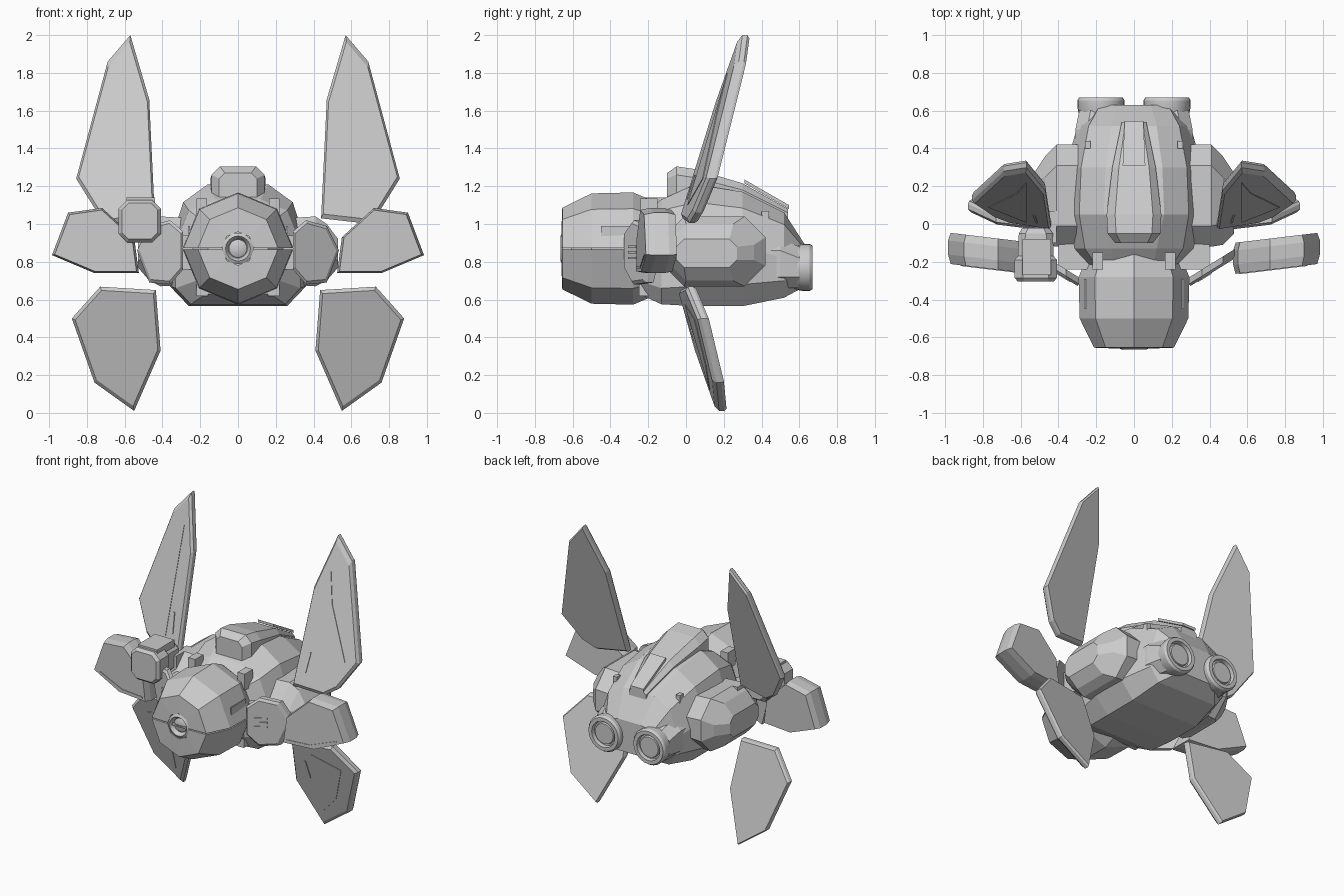
import bpy, bmesh, math
from mathutils import Vector

if "Cube" in bpy.data.objects:
    bpy.data.objects.remove(bpy.data.objects["Cube"])

grey = bpy.data.materials.new("light_grey")
grey.diffuse_color = (0.6, 0.6, 0.6, 1)
grey.use_nodes = True
grey.node_tree.nodes["Principled BSDF"].inputs["Base Color"].default_value = grey.diffuse_color


def loft(name, rings, mirror=False, smooth=False):
    """Skin a list of equal-length 3D rings and cap both ends."""
    bm = bmesh.new()
    vs = [[bm.verts.new(p) for p in r] for r in rings]
    n = len(vs[0])
    for a, b in zip(vs, vs[1:]):
        for i in range(n):
            j = (i + 1) % n
            bm.faces.new((a[i], a[j], b[j], b[i]))
    bm.faces.new(vs[0])
    bm.faces.new(vs[-1])
    bmesh.ops.recalc_face_normals(bm, faces=bm.faces[:])
    me = bpy.data.meshes.new(name)
    bm.to_mesh(me)
    bm.free()
    if smooth:
        for p in me.polygons:
            p.use_smooth = True
        me.set_sharp_from_angle(angle=math.radians(30))
    me.materials.append(grey)
    ob = bpy.data.objects.new(name, me)
    bpy.context.collection.objects.link(ob)
    if mirror:
        m = ob.modifiers.new("mirror", 'MIRROR')
        m.use_mirror_merge = False
    return ob


def octagon(u0, u1, v0, v1, c):
    return [(u0 + c, v0), (u1 - c, v0), (u1, v0 + c), (u1, v1 - c),
            (u1 - c, v1), (u0 + c, v1), (u0, v1 - c), (u0, v0 + c)]


def along_y(y, pts):
    return [(u, y, v) for u, v in pts]


def circle(r, y, cx, cz, n=24):
    return [(cx + r * math.cos(2 * math.pi * i / n), y,
             cz + r * math.sin(2 * math.pi * i / n)) for i in range(n)]


def plate(name, pts, yf, t, front=1.0, back=1.0, mirror=True):
    """Outline in x,z laid on the sloped surface y = yf(x, z), chamfered both sides."""
    c = sum((Vector(p) for p in pts), Vector((0, 0))) / len(pts)
    rings = []
    for s, d in ((front, 0), (1, 0.3 * t), (1, 0.75 * t), (back, t)):
        q = [c + (Vector(p) - c) * s for p in pts]
        rings.append([(p.x, yf(p.x, p.y) + d, p.y) for p in q])
    return loft(name, rings, mirror)


def box(name, x0, x1, y0, y1, z0, z1, mirror=False):
    q = [(x0, z0), (x1, z0), (x1, z1), (x0, z1)]
    return loft(name, [along_y(y0, q), along_y(y1, q)], mirror)


# Main hull: y, bottom z, bottom width, lower z, max width, upper z, shoulder, top z, top width
hull = []
for y, zb, bw, zl, mw, zu, sw, zt, tw in (
        (-.25, .63, .17, .70, .22, .98, .18, 1.04, .10),
        (-.13, .575, .25, .66, .33, 1.00, .26, 1.13, .12),
        (.05, .565, .26, .67, .36, 1.00, .29, 1.21, .16),
        (.30, .565, .26, .68, .36, .98, .28, 1.17, .15),
        (.52, .61, .23, .70, .30, .92, .24, 1.06, .12),
        (.63, .67, .14, .73, .19, .84, .18, .89, .09)):
    half = [(bw, zb), (mw, zl), (mw, zu - .1), (sw, zu + (zt - zu) * .55), (tw, zt)]
    hull.append(along_y(y, half + [(-x, z) for x, z in reversed(half)]))
loft("hull", hull)

# Raised dorsal hump
loft("dorsal_hump", [along_y(y, octagon(-w, w, .98, zt, c)) for y, w, zt, c in (
    (-.10, .10, 1.27, .03), (-.05, .14, 1.305, .045), (.05, .145, 1.29, .045),
    (.30, .115, 1.215, .035), (.54, .065, 1.08, .02))])
loft("hump_panel", [along_y(y, [(-w, z - .02), (w, z - .02), (w, z), (-w, z)])
                    for y, w, z in ((.31, .06, 1.235), (.545, .05, 1.10))])

# Head: faceted upper shell and lower jaw with a narrow gap
profile = ((.21, -.13), (.255, -.19), (.293, -.28), (.288, -.50),
           (.212, -.655), (.085, -.66), (.085, -.60))
for name, sgn in (("head_upper", 1), ("head_jaw", -1)):
    loft(name, [[(r * math.cos(math.pi * i / 4), y,
                  .87 + sgn * (.004 + r * math.sin(math.pi * i / 4)))
                 for i in range(5)] for r, y in profile])
loft("head_core", [circle(r, y, 0, .87, 16) for r, y in ((.2, -.2), (.24, -.5), (.16, -.61))])
loft("eye_ring", [circle(r, y, 0, .87) for r, y in (
    (.083, -.60), (.083, -.655), (.066, -.665), (.058, -.655), (.05, -.63))], smooth=True)
loft("eye_lens", [circle(r, y, 0, .87) for r, y in ((.048, -.62), (.048, -.64), (.03, -.65))],
     smooth=True)

# Neck brackets and head side vents
box("neck_bracket", .165, .22, -.24, -.15, 1.02, 1.135, True)
box("jaw_bracket", .16, .22, -.25, -.16, .62, .68, True)
box("cheek_vent", .255, .264, -.45, -.29, .93, .99, True)
box("hull_latch", .23, .26, .40, .44, 1.00, 1.07, True)

# Shoulder pods
loft("shoulder_pod", [[(x, u, v) for u, v in octagon(*o)] for x, o in (
    (.25, (-.12, .42, .68, 1.03, .11)), (.41, (-.12, .42, .67, 1.04, .11)),
    (.47, (-.11, .36, .70, 1.00, .11)), (.53, (-.05, .27, .77, .92, .04)))], True)

# Angled cheek guards with slots
guard = lambda x, z: -.34 + .62 * (x - .28)
plate("cheek_guard", [(.29, .76), (.36, .68), (.47, .69), (.535, .86), (.47, .99), (.36, 1.02),
                      (.29, .96)], guard, .05, .9)
for z in (.82, .85, .88):
    plate("guard_slot", [(.34, z - .006), (.41, z - .006), (.41, z + .006), (.34, z + .006)],
          lambda x, z: guard(x, z) - .005, .02)
box("guard_mount", .22, .40, -.24, -.08, .76, .94, True)

# Forearm fins
arm = lambda x, z: -.265 + .12 * (x - .53)
plate("forearm_fin", [(.525, .74), (.76, .74), (.985, .835), (.90, 1.06), (.72, 1.085), (.55, .93)],
      arm, .165, .94, .94)
plate("forearm_groove", [(.56, .765), (.73, .765), (.92, .835), (.92, .842), (.73, .775),
                         (.56, .775)], lambda x, z: arm(x, z) - .004, .012)

# Upper wings with raised panel and slot
up = lambda x, z: -.035 + .19 * (x - .44) + .3 * (z - 1.03)
plate("upper_wing", [(.44, 1.03), (.66, 1.005), (.745, 1.06), (.857, 1.24), (.69, 1.86),
                     (.57, 2.0), (.47, 1.66)], up, .06, .94, .97)
plate("upper_wing_panel", [(.57, 1.10), (.77, 1.24), (.62, 1.58), (.57, 1.80)],
      lambda x, z: up(x, z) - .004, .012)
plate("upper_wing_slot", [(.51, 1.13), (.522, 1.13), (.535, 1.26), (.525, 1.26)],
      lambda x, z: up(x, z) - .006, .014)

# Lower wings
low = lambda x, z: -.045 + .14 * (x - .44) + .29 * (.655 - z)
plate("lower_wing", [(.435, .65), (.73, .668), (.88, .50), (.76, .16), (.55, .01), (.41, .33)],
      low, .06, .93, .97)
plate("lower_wing_panel", [(.57, .125), (.69, .25), (.77, .495), (.57, .575)],
      lambda x, z: low(x, z) - .004, .012)
plate("lower_wing_slot", [(.525, .38), (.535, .38), (.522, .51), (.51, .51)],
      lambda x, z: low(x, z) - .006, .014)

# Rear thrusters and their housings
loft("thruster_housing", [along_y(y, octagon(.07, x1, .66, z1, .06)) for y, x1, z1 in (
    (.30, .32, .92), (.50, .31, .92), (.60, .29, .88))], True)
loft("thruster", [circle(r, y, .175, .77) for r, y in (
    (.10, .50), (.115, .57), (.125, .62), (.125, .655), (.115, .67), (.09, .67), (.085, .645),
    (.075, .645), (.07, .66))], True, True)

# Single shoulder-mounted pod on the left side
loft("side_launcher", [along_y(y, octagon(-.52 - h, -.52 + h, 1.015 - h, 1.015 + h, c))
                       for y, h, c in ((-.305, .095, .035), (-.285, .112, .045),
                                       (-.19, .112, .045), (-.17, .095, .035),
                                       (-.05, .09, .035), (-.02, .07, .03))])
box("launcher_cap", -.59, -.44, -.27, -.08, 1.09, 1.14)
box("launcher_arm", -.45, -.41, -.10, .07, .92, 1.04)
